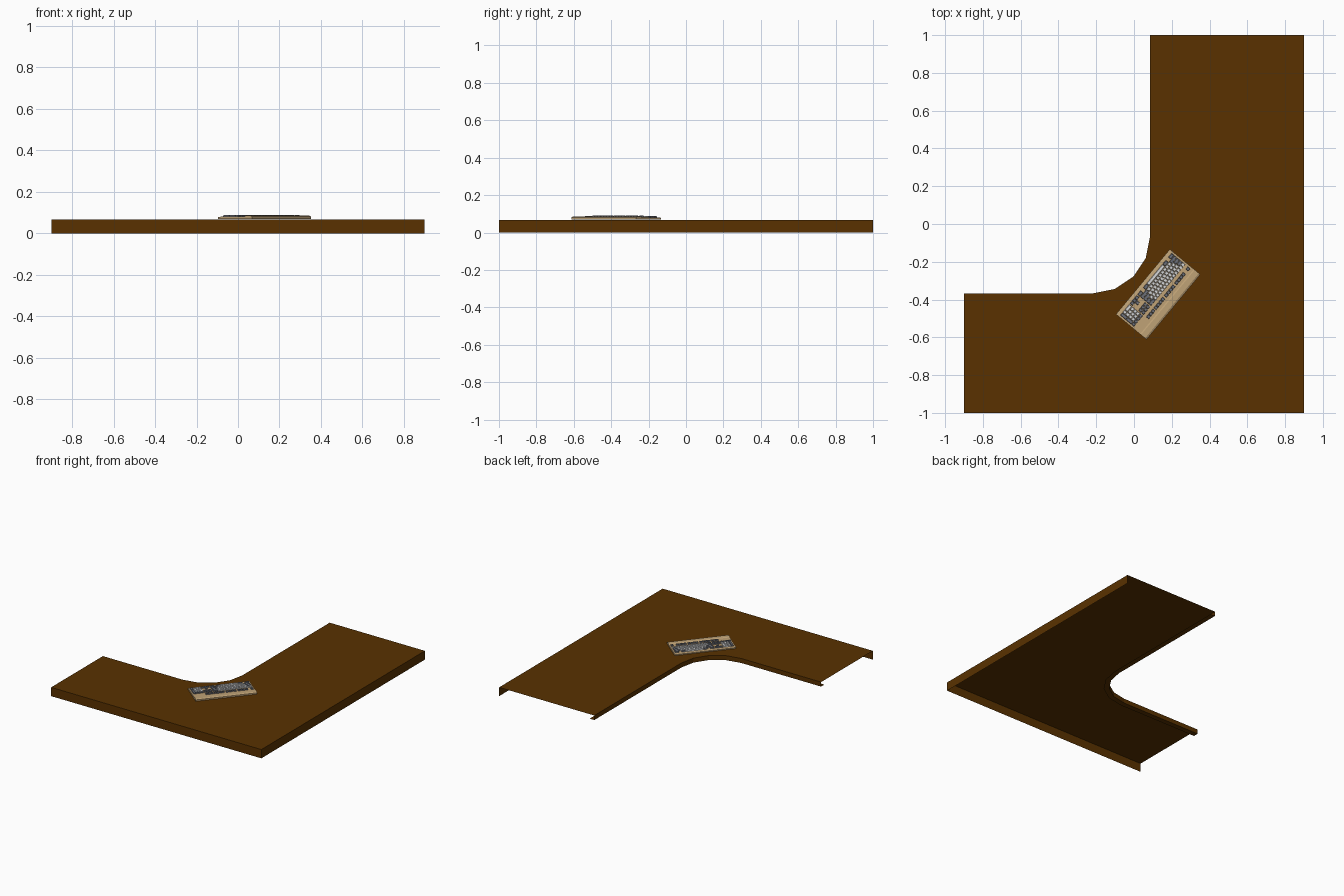
import bpy, bmesh, math
from mathutils import Matrix, Vector

if "Cube" in bpy.data.objects:
    bpy.data.objects.remove(bpy.data.objects["Cube"])


def material(name, rgb):
    m = bpy.data.materials.new(name)
    m.diffuse_color = (*rgb, 1)
    m.use_nodes = True
    m.node_tree.nodes["Principled BSDF"].inputs["Base Color"].default_value = m.diffuse_color
    return m


WOOD = material("dark_wood", (0.100, 0.031, 0.0))
TAN = material("tan_plastic", (0.52, 0.36, 0.18))
LIGHT = material("light_grey_key", (0.66, 0.67, 0.68))
DARK = material("blue_grey_key", (0.15, 0.16, 0.19))


def finish(bm, name, mat, matrix=None):
    me = bpy.data.meshes.new(name)
    bm.to_mesh(me)
    bm.free()
    me.materials.append(mat)
    ob = bpy.data.objects.new(name, me)
    bpy.context.collection.objects.link(ob)
    if matrix:
        ob.matrix_world = matrix
    return ob


# ---- desk: thin L-shaped sheet with hanging skirts ----
TOP = 0.068


def inner_line(off, z):
    """Inner edge of the L with its rounded corner, moved into the desk by off."""
    c, r = Vector((-0.217, -0.065)), 0.302 + off
    pts = [(0.085 + off, 1)]
    for i in range(5):
        a = -math.radians(22.5 * i)
        pts.append((c.x + r * math.cos(a), c.y + r * math.sin(a)))
    pts.append((-0.9, c.y - r))
    return [(x, y, z) for x, y in pts]


def strip(name, a, b):
    bm = bmesh.new()
    va = [bm.verts.new(p) for p in a]
    vb = [bm.verts.new(p) for p in b]
    for i in range(len(a) - 1):
        bm.faces.new((va[i], va[i + 1], vb[i + 1], vb[i]))
    return finish(bm, name, WOOD)


# top surface
bm = bmesh.new()
outline = inner_line(0, TOP) + [(-0.9, -1, TOP), (0.9, -1, TOP), (0.9, 1, TOP)]
f = bm.faces.new([bm.verts.new(p) for p in outline])
f.normal_update()
if f.normal.z < 0:
    f.normal_flip()
bmesh.ops.triangulate(bm, faces=bm.faces[:])
finish(bm, "desk_top", WOOD)

# outer skirts, inner lip and its folded return
outer = [(-0.9, -1), (0.9, -1), (0.9, 1)]
strip("outer_skirt", [(x, y, 0) for x, y in outer], [(x, y, TOP) for x, y in outer])
strip("inner_lip", inner_line(0, TOP - 0.035), inner_line(0, TOP))
strip("lip_return", inner_line(0.04, TOP - 0.035), inner_line(0, TOP - 0.035))

# ---- keyboard, in its own frame: x right, y to the back ----
W, D = 0.447, 0.21
PLACE = (Matrix.Translation((0.128, -0.3725, TOP + 0.002))
         @ Matrix.Rotation(math.radians(230.4), 4, 'Z'))

# case: side profile extruded across the width
profile = [(0, 0), (0, 0.008), (0.016, 0.011), (0.165, 0.012),
           (0.172, 0.016), (0.200, 0.016), (D, 0.011), (D, 0)]
bm = bmesh.new()
f = bm.faces.new([bm.verts.new((-W / 2, y - D / 2, z)) for y, z in profile])
r = bmesh.ops.extrude_face_region(bm, geom=[f])
bmesh.ops.translate(bm, vec=(W, 0, 0),
                    verts=[v for v in r["geom"] if isinstance(v, bmesh.types.BMVert)])
bmesh.ops.recalc_face_normals(bm, faces=bm.faces[:])
finish(bm, "keyboard_case", TAN, PLACE)

# keys: tapered blocks on a unit grid
U = 0.019
X0, Y0 = -22.5 * U / 2, -D / 2 + 0.020
key_mesh = {"light": bmesh.new(), "dark": bmesh.new()}


def key(kind, x, y, w=1.0, h=1.0):
    bm = key_mesh[kind]
    cx, cy = X0 + (x + w / 2) * U, Y0 + (y + h / 2) * U
    z0 = 0.010
    z1 = 0.0185 + 0.0004 * abs(y - 2)
    rings = []
    for z, inset, back in ((z0, 0.0007, 0), (z1, 0.0025, 0.0006)):
        hx, hy = w * U / 2 - inset, h * U / 2 - inset
        rings.append([bm.verts.new((cx + sx * hx, cy + sy * hy + back, z))
                      for sx, sy in ((-1, -1), (1, -1), (1, 1), (-1, 1))])
    lo, hi = rings
    bm.faces.new(hi)
    for i in range(4):
        j = (i + 1) % 4
        bm.faces.new((lo[i], lo[j], hi[j], hi[i]))


# main block, front row to number row: (kind, width), None is a gap
L, K = "light", "dark"
rows = [
    [(K, 1.5), (None, 1), (K, 1.5), (L, 7), (K, 1.5), (None, 1), (K, 1.5)],
    [(K, 2.25)] + [(L, 1)] * 10 + [(K, 2.75)],
    [(K, 1.75)] + [(L, 1)] * 11 + [(K, 2.25)],
    [(K, 1.5)] + [(L, 1)] * 12 + [(K, 1.5)],
    [(L, 1)] * 13 + [(K, 2)],
]
for y, row in enumerate(rows):
    x = 0
    for kind, w in row:
        if kind:
            key(kind, x, y, w)
        x += w

# function row
FY = 5.85
for x in [0, 2, 3, 4, 5, 6.5, 7.5, 8.5, 9.5, 11, 12, 13, 14, 15.25, 16.25, 17.25]:
    key(K, x, FY)

# navigation block and arrows
for i in range(3):
    for y in (0, 3, 4):
        key(K, 15.25 + i, y)
key(K, 16.25, 1)

# number pad
key(L, 18.5, 0, 2)
key(L, 20.5, 0)
for y in (1, 2, 3):
    for i in range(3):
        key(L, 18.5 + i, y)
for i in range(4):
    key(K, 18.5 + i, 4)
key(K, 21.5, 0, 1, 2)
key(K, 21.5, 2, 1, 2)

finish(key_mesh[L], "light_keys", LIGHT, PLACE)
finish(key_mesh[K], "dark_keys", DARK, PLACE)
